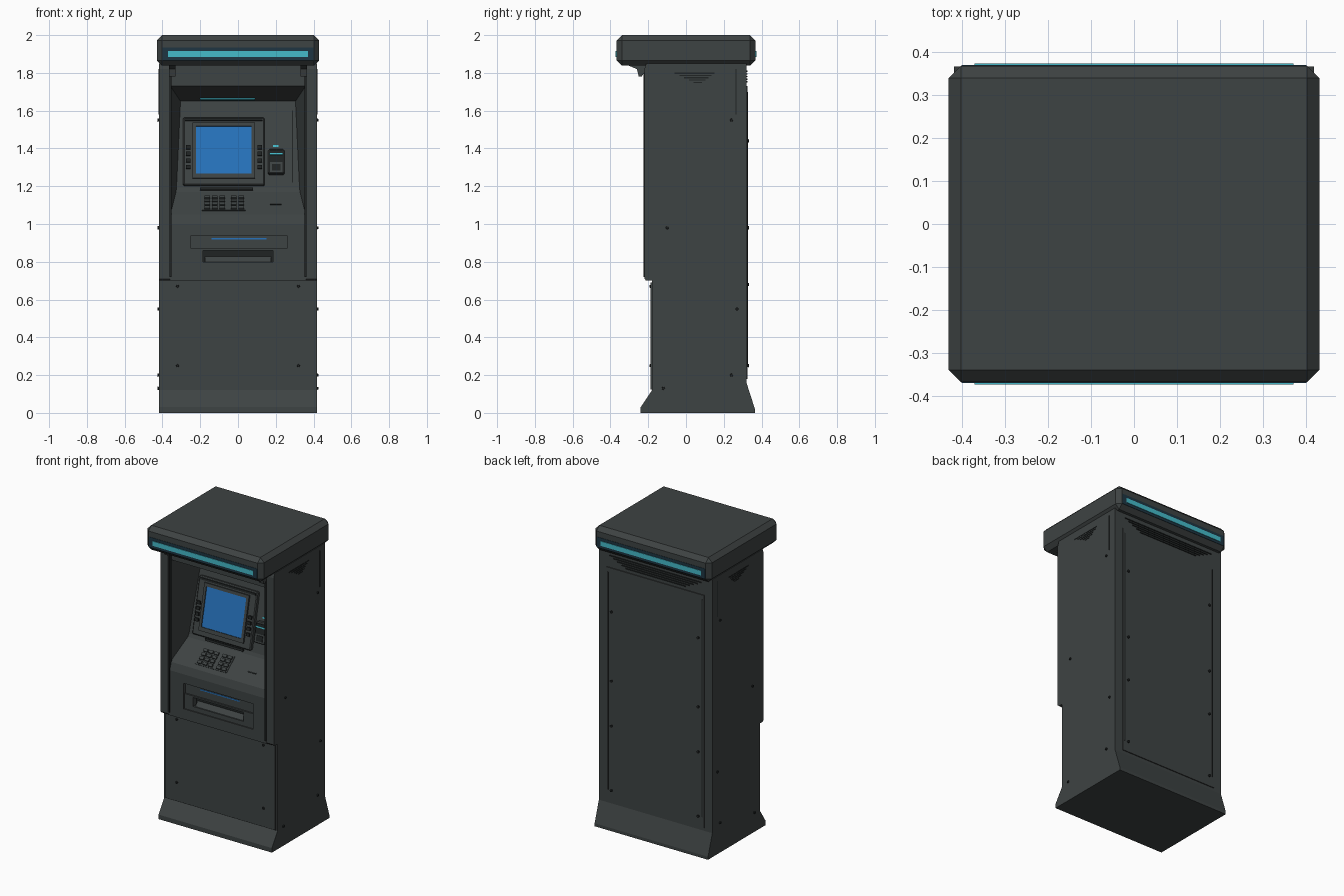
import bpy, bmesh, math
from mathutils import Matrix, Vector

old = bpy.data.objects.get("Cube")
if old:
    bpy.data.objects.remove(old, do_unlink=True)


def material(name, r, g, b):
    m = bpy.data.materials.new(name)
    m.use_nodes = True
    m.diffuse_color = (r, g, b, 1)
    bsdf = next(n for n in m.node_tree.nodes if n.type == "BSDF_PRINCIPLED")
    bsdf.inputs["Base Color"].default_value = (r, g, b, 1)
    bsdf.inputs["Roughness"].default_value = 0.6
    return m


BODY = material("slate grey", 0.048, 0.056, 0.056)
DARK = material("dark trim", 0.014, 0.017, 0.017)
NAVY = material("navy band", 0.013, 0.036, 0.055)
TEAL = material("teal light", 0.06, 0.5, 0.6)
BLUE = material("screen blue", 0.02, 0.17, 0.5)


def finish(name, bm, mat, bevel=0):
    bmesh.ops.recalc_face_normals(bm, faces=bm.faces)
    mesh = bpy.data.meshes.new(name)
    bm.to_mesh(mesh)
    bm.free()
    mesh.materials.append(mat)
    ob = bpy.data.objects.new(name, mesh)
    bpy.context.collection.objects.link(ob)
    if bevel:
        mod = ob.modifiers.new("bevel", "BEVEL")
        mod.width = bevel
        mod.segments = 1
    return ob


def plane(y, z, y_top=0, z_top=0):
    """Sloped mounting face running from (y, z) up to (y_top, z_top)."""
    return y, z, math.atan2(y_top - y, z_top - z)


def boxes(name, items, mat, face=None, bevel=0):
    """Boxes as (x0, x1, y0, y1, z0, z1); on a face, y is height off that face."""
    bm = bmesh.new()
    for x0, x1, y0, y1, z0, z1 in items:
        m = Matrix.Identity(4)
        if face:
            fy, fz, tilt = face
            z0, z1 = ((z - fz) / math.cos(tilt) for z in (z0, z1))
            y0, y1 = -y1, -y0
            m = Matrix.Translation((0, fy, fz)) @ Matrix.Rotation(-tilt, 4, "X")
        centre = Vector((x0 + x1, y0 + y1, z0 + z1)) / 2
        size = Matrix.Diagonal((x1 - x0, y1 - y0, z1 - z0, 1))
        bmesh.ops.create_cube(bm, size=1, matrix=m @ Matrix.Translation(centre) @ size)
    return finish(name, bm, mat, bevel)


def ring(x0, x1, z0, z1, a0, a1, b0, b1, y0, y1):
    """Four bars framing the hole a0..a1 by b0..b1."""
    return [(x0, a0, y0, y1, z0, z1), (a1, x1, y0, y1, z0, z1),
            (a0, a1, y0, y1, z0, b0), (a0, a1, y0, y1, b1, z1)]


def prism(name, pts, lo, hi, mat, axis="X"):
    """Profile of (y, z) points run along x, or (x, y) points run along z."""
    bm = bmesh.new()
    place = (lambda p: (lo, *p)) if axis == "X" else (lambda p: (*p, lo))
    f = bm.faces.new([bm.verts.new(place(p)) for p in pts])
    new = bmesh.ops.extrude_face_region(bm, geom=[f])["geom"]
    step = (hi - lo, 0, 0) if axis == "X" else (0, 0, hi - lo)
    bmesh.ops.translate(bm, vec=step, verts=[v for v in new if isinstance(v, bmesh.types.BMVert)])
    return finish(name, bm, mat)


def bolts(name, spots, axis):
    bm = bmesh.new()
    turn = Matrix.Rotation(math.pi / 2, 4, axis)
    for p in spots:
        bmesh.ops.create_cone(bm, cap_ends=True, segments=8, radius1=0.009, radius2=0.007,
                              depth=0.012, matrix=Matrix.Translation(p) @ turn)
    return finish(name, bm, DARK)


# Cabinet core with flared foot, console shelf, screen wall and header
foot = [(-0.18, 0.12), (-0.24, 0.03), (-0.24, 0), (0.365, 0), (0.365, 0.02), (0.32, 0.16), (0.32, 1.85)]
prism("cabinet_core", foot + [(-0.2, 1.85), (-0.2, 1.73), (0.05, 1.65), (0.03, 1.56), (-0.05, 1.19),
      (-0.06, 1.17), (-0.2, 1.05), (-0.215, 1.0), (-0.17, 1.0), (-0.17, 0.7), (-0.18, 0.7)],
      -0.36, 0.36, BODY)

# Side walls, splayed recess cheeks, edge trims and roof brackets
for side, s in (("left", 1), ("right", -1)):
    prism(side + "_wall", foot + [(-0.21, 1.85), (-0.22, 1.82), (-0.22, 0.71), (-0.21, 0.7), (-0.18, 0.7)],
          s * 0.36, s * 0.418, BODY)
    prism(side + "_cheek", [(s * 0.36, -0.21), (s * 0.37, 0.07), (s * 0.3, 0.07)], 1.0, 1.72, BODY, "Z")
    lo, hi = sorted((s * 0.352, s * 0.364))
    boxes(side + "_edge_trim", [(lo, hi, -0.224, -0.19, 0.72, 1.83)], DARK)
    prism(side + "_roof_bracket", [(-0.33, 1.85), (-0.26, 1.82), (-0.25, 1.78), (-0.235, 1.78), (-0.21, 1.82),
          (-0.21, 1.85)], s * 0.33, s * 0.365, BODY)
    # Side louvres, seam and bolts
    x0, x1 = sorted((s * 0.41, s * 0.42))
    slits = [(x0, x1, -0.06 + 0.025 * i, 0.15 - 0.016 * i, 1.795 - 0.012 * i, 1.801 - 0.012 * i)
             for i in range(5)]
    boxes(side + "_louvres", slits + [(x0, x1, 0.262, 0.267, 1.58, 1.82)], DARK)
    bolts(side + "_bolts", [(s * 0.419, y, z) for y, z in
          ((-0.1, 0.98), (0.24, 1.55), (0.24, 0.2), (-0.12, 0.13), (0.27, 0.55))], "Y")

# Roof canopy with light bands at front and back
boxes("roof_canopy", [(-0.43, 0.43, -0.367, 0.367, 1.838, 2)], BODY, bevel=0.028)
for end, s in (("front", -1), ("back", 1)):
    for part, mat, w, out, z0, z1 in (("band", NAVY, 0.4, 0.369, 1.866, 1.935),
                                     ("light_strip", TEAL, 0.37, 0.372, 1.884, 1.915)):
        y0, y1 = sorted((s * 0.36, s * out))
        boxes(f"{end}_{part}", [(-w, w, y0, y1, z0, z1)], mat)

# Lower door
boxes("lower_door", [(-0.405, 0.405, -0.187, -0.17, 0.125, 0.69)], BODY)
bolts("door_bolts", [(s * 0.32, -0.188, z) for s in (-1, 1) for z in (0.25, 0.67)], "X")

# Dispenser fascia with framed cash tray
boxes("dispenser_fascia", ring(-0.36, 0.36, 0.7, 1.0, -0.25, 0.26, 0.77, 0.94, -0.215, -0.16), BODY)
boxes("tray_frame", ring(-0.25, 0.26, 0.77, 0.87, -0.185, 0.185, 0.8, 0.86, -0.208, -0.16), BODY)
boxes("tray_cover", [(-0.25, 0.26, -0.198, -0.16, 0.87, 0.94)], BODY)
boxes("tray_slot", [(-0.185, 0.185, -0.175, -0.16, 0.8, 0.86)], DARK)
prism("tray_lip", [(-0.2, 0.8), (-0.17, 0.8), (-0.17, 0.835)], -0.175, 0.175, BODY)
boxes("tray_light", [(-0.14, 0.15, -0.201, -0.19, 0.918, 0.926)], BLUE)

# Screen housing on the tilted wall
wall = plane(-0.05, 1.19, 0.03, 1.56)
boxes("screen_housing", [(-0.29, 0.14, -0.02, 0.025, 1.2, 1.56)], BODY, wall, 0.006)
boxes("screen_bezel", ring(-0.24, 0.09, 1.235, 1.53, -0.222, 0.072, 1.26, 1.51, 0.02, 0.036), BODY, wall)
boxes("screen", [(-0.222, 0.072, 0.02, 0.03, 1.26, 1.51)], BLUE, wall)
boxes("housing_brow", [(-0.28, 0.13, 0.02, 0.032, 1.54, 1.552)], DARK, wall)
boxes("side_keys", [(x - 0.012, x + 0.012, 0.02, 0.036, z, z + 0.02)
                    for x in (-0.264, 0.114) for z in (1.285, 1.32, 1.355, 1.39)], DARK, wall)
boxes("receipt_slot", [(-0.2, 0.08, -0.01, 0.012, 1.178, 1.192)], DARK, wall)

# Card reader with status lights
boxes("reader_body", [(0.16, 0.245, -0.01, 0.035, 1.26, 1.39)], BODY, wall, 0.006)
boxes("reader_face", [(0.17, 0.235, 0.03, 0.04, 1.32, 1.382)], DARK, wall)
boxes("reader_mouth", [(0.18, 0.225, 0.03, 0.039, 1.275, 1.31)], DARK, wall)
boxes("reader_lights", [(0.166, 0.238, 0.03, 0.043, 1.358, 1.366),
                        (0.185, 0.215, -0.01, 0.004, 1.408, 1.418)], TEAL, wall)
boxes("wall_seam", [(0.285, 0.29, -0.01, 0.003, 1.22, 1.6)], DARK, wall)

# Soffit lamp
soffit = plane(0.05, 1.65, -0.2, 1.73)
boxes("soffit_lamp", [(-0.2, 0.09, -0.01, 0.004, 1.657, 1.666)], TEAL, soffit)

# Keypad on the sloping shelf
shelf = plane(-0.2, 1.05, -0.06, 1.17)
boxes("keypad_plate", [(-0.19, 0.04, -0.005, 0.004, 1.07, 1.145)], BODY, shelf)
boxes("keypad_keys", [(x, x + 0.03, 0, 0.014, z, z + 0.012)
                      for x in (-0.178, -0.138, -0.098, -0.038, 0.002)
                      for z in (1.075, 1.093, 1.111, 1.129)], BODY, shelf)
boxes("shelf_mark", [(0.17, 0.23, -0.005, 0.003, 1.1, 1.105)], DARK, shelf)

# Rear service door, vents and bolts
boxes("rear_door", [(-0.36, 0.36, 0.31, 0.326, 0.18, 1.73)], BODY)
boxes("rear_seams", [(x, x + 0.006, 0.32, 0.328, 0.25, 1.7) for x in (-0.35, 0.344)], DARK)
boxes("rear_vents", [(-0.34 + 0.03 * i, 0.34 - 0.03 * i, 0.315, 0.325, 1.805 - 0.014 * i, 1.812 - 0.014 * i)
                     for i in range(5)], DARK)
bolts("rear_bolts", [(s * 0.32, 0.328, z) for s in (-1, 1) for z in (0.25, 0.68, 0.98, 1.44)], "X")
